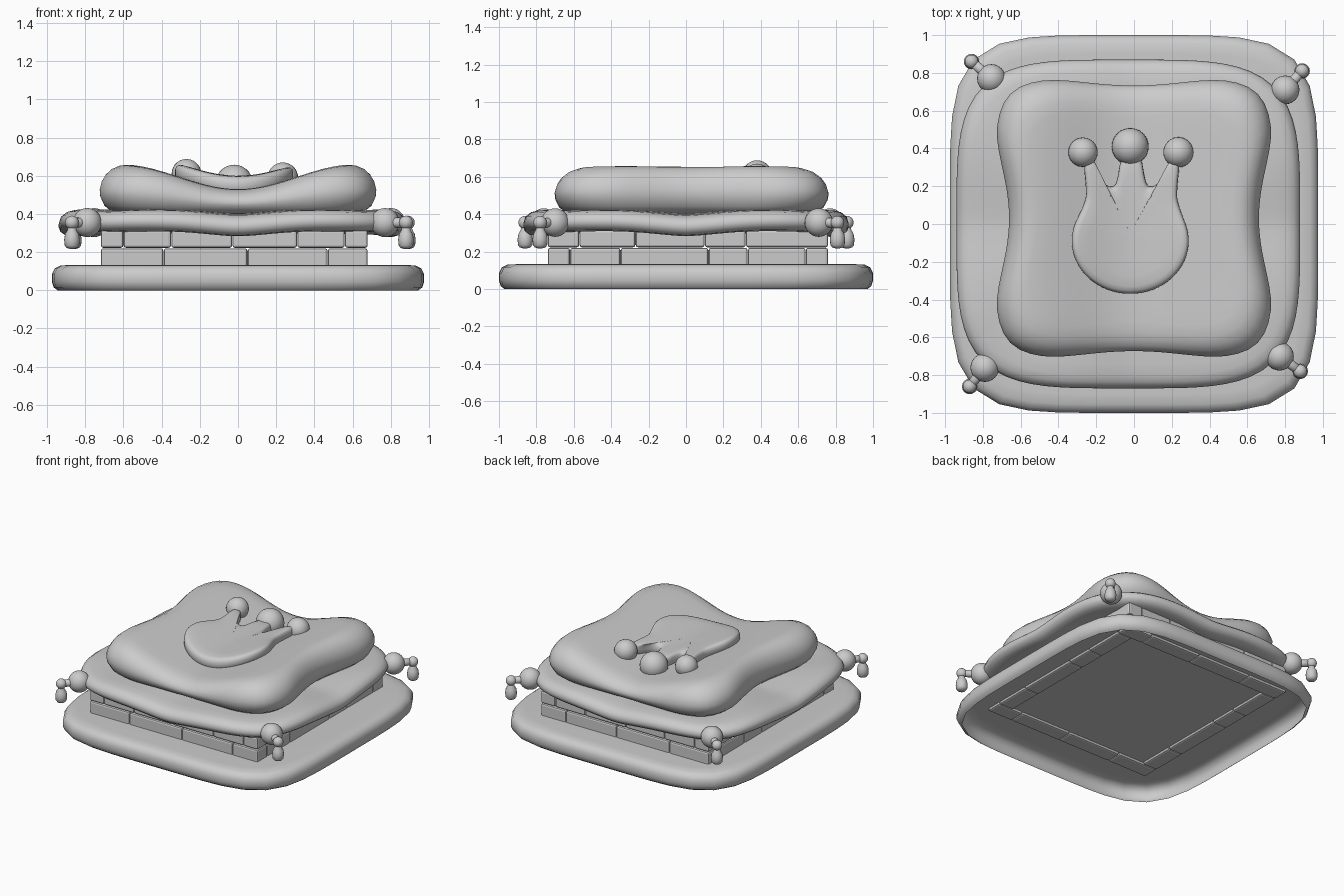
import bpy, bmesh, math
from mathutils import Vector

if "Cube" in bpy.data.objects:
    bpy.data.objects.remove(bpy.data.objects["Cube"])


def finish(name, bm, smooth=True):
    bmesh.ops.recalc_face_normals(bm, faces=bm.faces)
    me = bpy.data.meshes.new(name)
    bm.to_mesh(me)
    bm.free()
    ob = bpy.data.objects.new(name, me)
    bpy.context.collection.objects.link(ob)
    for p in me.polygons:
        p.use_smooth = smooth
    return ob


def loft(name, rings, cap_start=True, cap_end=True):
    """Skin a list of closed rings of points."""
    bm = bmesh.new()
    vs = [[bm.verts.new(p) for p in r] for r in rings]
    n = len(vs[0])
    for a, b in zip(vs, vs[1:]):
        for i in range(n):
            bm.faces.new((a[i], a[(i + 1) % n], b[(i + 1) % n], b[i]))
    if cap_start:
        bm.faces.new(vs[0])
    if cap_end:
        bm.faces.new(vs[-1])
    return finish(name, bm)


def outline(a, b, n, count, cx=0, cy=0):
    """Rounded square (superellipse), evenly spaced by angle."""
    pts = []
    for i in range(count):
        t = 2 * math.pi * i / count
        c, s = math.cos(t), math.sin(t)
        r = (abs(c) ** n + abs(s) ** n) ** (-1 / n)
        pts.append((cx + a * r * c, cy + b * r * s))
    return pts


# Base slab: rounded shell, open underneath
edge = outline(0.975, 1.0, 5, 48)
prof = [(0.97, 0), (0.99, 0.015), (1, 0.045), (1, 0.085), (0.985, 0.115),
        (0.955, 0.13), (0.9, 0.133), (0.5, 0.133), (0.05, 0.133)]
loft("base_slab", [[(x * s, y * s, z) for x, y in edge] for s, z in prof], False)

# Brick plinth: ring of bricks in two staggered courses
X0, X1, Y0, Y1, W = -0.72, 0.68, -0.74, 0.76, 0.12
courses = [
    (0.115, 0.220, [X0, -0.39, 0.05, 0.47, X1], [Y0 + W, -0.35, 0.12, 0.33, Y1 - W]),
    (0.223, 0.315, [X0 + W, -0.35, -0.03, 0.31, X1 - W], [Y0, -0.57, -0.27, 0.10, 0.32, Y1]),
]
bm = bmesh.new()


def brick(x0, x1, y0, y1, z0, z1):
    g = 0.002
    vs = bmesh.ops.create_cube(bm, size=1)["verts"]
    for v in vs:
        v.co = Vector(((x0 + x1) / 2 + v.co.x * (x1 - x0 - g),
                       (y0 + y1) / 2 + v.co.y * (y1 - y0 - g),
                       (z0 + z1) / 2 + v.co.z * (z1 - z0)))


for z0, z1, xs, ys in courses:
    for a, b in zip(xs, xs[1:]):
        brick(a, b, Y0, Y0 + W, z0, z1)
        brick(a, b, Y1 - W, Y1, z0, z1)
    for a, b in zip(ys, ys[1:]):
        brick(X0, X0 + W, a, b, z0, z1)
        brick(X1 - W, X1, a, b, z0, z1)
bricks = finish("brick_plinth", bm, False)
bev = bricks.modifiers.new("rounded_edges", "BEVEL")
bev.width, bev.segments = 0.012, 2

# Lower cushion: thin, gently wavy pad
edge = outline(0.91, 0.87, 4, 96, -0.03, 0)
prof = [(0.05, 0.305), (0.5, 0.305), (0.8, 0.30), (0.9, 0.29), (0.96, 0.295), (0.99, 0.315),
        (1, 0.34), (0.99, 0.368), (0.96, 0.39), (0.92, 0.40), (0.85, 0.405), (0.5, 0.41), (0.05, 0.41)]
rings = []
for s, z in prof:
    ring = []
    for x, y in edge:
        lift = 0.012 * (1 - math.cos(8 * math.atan2(y, x))) / 2 * s
        lift += 0.025 * s * min(abs(x * y) / 0.5, 1)
        ring.append((x * s, y * s, z + lift - 0.008))
    rings.append(ring)
loft("lower_cushion", rings)


# Upper cushion: saddle shaped, high at the left and right sides
def height(x):
    return 0.135 + 0.065 * (1 - math.cos(math.pi * min(abs(x) / 0.62, 1)))


def pinch(x, y):
    """Draw the middle of each side inward."""
    k = 0.10 * max(0, 1 - (y / 0.5) ** 2) ** 2
    m = 0.05 * max(0, 1 - (x / 0.5) ** 2) ** 2
    return x * (1 - k), y * (1 - m) + 0.03


edge = [pinch(*p) for p in outline(0.735, 0.74, 6, 96)]
prof = [(0.05, 0), (0.8, 0), (0.91, 0.06), (0.965, 0.18), (0.995, 0.36), (1, 0.5), (0.985, 0.66),
        (0.955, 0.8), (0.91, 0.91), (0.85, 0.98), (0.77, 1), (0.65, 1), (0.5, 1), (0.35, 1),
        (0.2, 1), (0.05, 1)]
loft("upper_cushion", [[(x * s, y * s, 0.395 + height(x * s) * f) for x, y in edge]
                       for s, f in prof])

# Crown emblem: padded plate draped over the saddle
pts = []
for i in range(25):
    t = math.radians(160 + 220 * i / 24)
    pts.append((-0.02 + 0.31 * math.cos(t), -0.09 + 0.28 * math.sin(t)))
pts += [(0.235, 0.10), (0.225, 0.16), (0.245, 0.35), (0.19, 0.35), (0.14, 0.22), (0.085, 0.19),
        (0.06, 0.22), (0.035, 0.38), (-0.065, 0.38), (-0.09, 0.22), (-0.115, 0.19),
        (-0.17, 0.22), (-0.21, 0.35), (-0.27, 0.35), (-0.25, 0.16), (-0.265, 0.10)]
for _ in range(2):  # corner cutting for a soft outline
    nxt = []
    for p, q in zip(pts, pts[1:] + pts[:1]):
        for k in (0.25, 0.75):
            nxt.append((p[0] + (q[0] - p[0]) * k, p[1] + (q[1] - p[1]) * k))
    pts = nxt
cx, cy = -0.02, -0.05
prof = [(1, -0.03), (1, 0.03), (0.985, 0.048), (0.95, 0.06), (0.88, 0.067), (0.7, 0.07),
        (0.5, 0.07), (0.3, 0.07), (0.05, 0.07)]
loft("crown_emblem", [[(cx + (x - cx) * s, cy + (y - cy) * s,
                        0.395 + height(cx + (x - cx) * s) + dz) for x, y in pts]
                      for s, dz in prof])


def ball(bm, c, r):
    vs = bmesh.ops.create_uvsphere(bm, u_segments=24, v_segments=14, radius=r)["verts"]
    bmesh.ops.translate(bm, verts=vs, vec=c)


# Crown pearls
for side, c, r in (("left", (-0.27, 0.38, 0.61), 0.078), ("middle", (-0.02, 0.41, 0.56), 0.098),
                   ("right", (0.235, 0.38, 0.59), 0.08)):
    bm = bmesh.new()
    ball(bm, c, r)
    finish("crown_pearl_" + side, bm)

# Corner tassels: ball, cord, knot and hanging drop
corners = {"front_left": (-0.79, -0.76, -0.87, -0.86), "front_right": (0.77, -0.70, 0.88, -0.78),
           "back_right": (0.80, 0.71, 0.89, 0.81), "back_left": (-0.755, 0.77, -0.86, 0.86)}
drop = [(0.02, 0.34), (0.024, 0.315), (0.036, 0.295), (0.041, 0.265), (0.038, 0.235),
        (0.028, 0.222), (0.01, 0.217)]
for name, (x, y, kx, ky) in corners.items():
    bm = bmesh.new()
    ball(bm, (x, y, 0.355), 0.076)
    ball(bm, (kx, ky, 0.355), 0.036)
    d = Vector((kx - x, ky - y, 0))
    vs = bmesh.ops.create_cone(bm, cap_ends=True, segments=16, radius1=0.028, radius2=0.024,
                               depth=d.length)["verts"]
    bmesh.ops.rotate(bm, verts=vs, matrix=d.to_track_quat('Z', 'Y').to_matrix())
    bmesh.ops.translate(bm, verts=vs, vec=Vector((x, y, 0.355)) + d / 2)
    finish("tassel_" + name, bm)
    ring = [(math.cos(math.tau * i / 16), math.sin(math.tau * i / 16)) for i in range(16)]
    loft("tassel_drop_" + name, [[(kx + r * c, ky + r * s, z) for c, s in ring] for r, z in drop])
